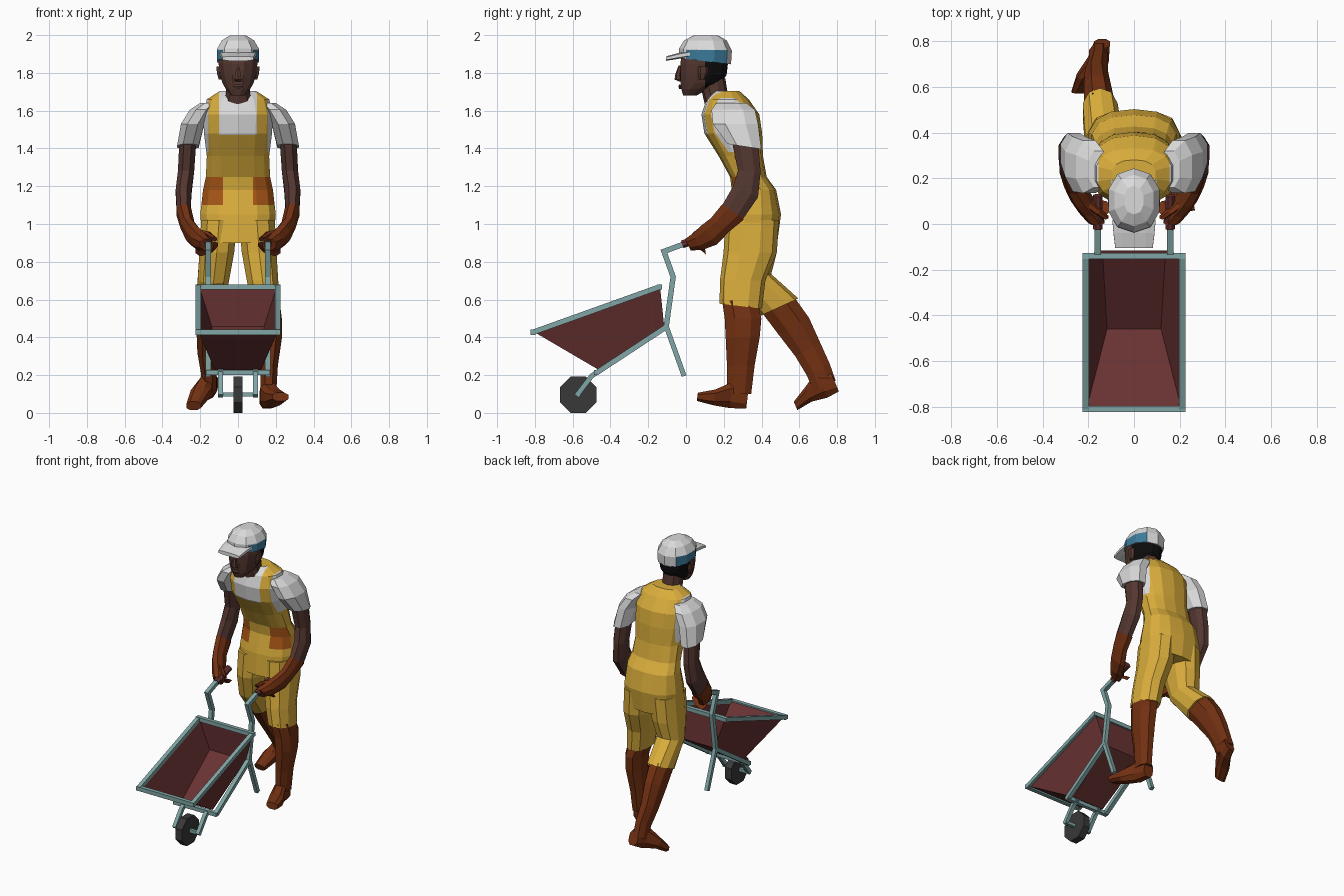
import bpy, bmesh, math
from mathutils import Vector


def mat(name, r, g, b):
    m = bpy.data.materials.new(name)
    m.diffuse_color = (r, g, b, 1)
    return m


YELLOW = mat("overall yellow", .70, .42, .045)
WHITE = mat("shirt white", .70, .70, .70)
LEATHER = mat("boot brown", .17, .030, .006)
SKIN = mat("skin", .090, .038, .030)
RED = mat("tray red", .14, .032, .032)
STEEL = mat("frame grey green", .22, .38, .38)
RUBBER = mat("rubber", .04, .04, .04)
BLUE = mat("cap blue", .045, .20, .33)
HAIR = mat("hair black", .004, .004, .004)
POCKET = mat("pocket orange", .38, .09, .008)


def finish(name, bm, mats, rule=None):
    bmesh.ops.recalc_face_normals(bm, faces=bm.faces)
    bm.normal_update()
    if rule:
        for f in bm.faces:
            f.material_index = rule(f.calc_center_median(), f.normal)
    me = bpy.data.meshes.new(name)
    bm.to_mesh(me)
    bm.free()
    for m in mats:
        me.materials.append(m)
    ob = bpy.data.objects.new(name, me)
    bpy.context.collection.objects.link(ob)
    return ob


def skin_rings(bm, rings):
    vs = [[bm.verts.new(p) for p in r] for r in rings]
    n = len(vs[0])
    for a, b in zip(vs, vs[1:]):
        for i in range(n):
            bm.faces.new((a[i], a[(i + 1) % n], b[(i + 1) % n], b[i]))
    bm.faces.new(vs[0])
    bm.faces.new(vs[-1][::-1])


def loft(name, rings, mats, n=8, pw=.9, side=1, cuts=(), rule=None):
    """Rings are (x, y, z, half width, half depth, pitch about x)."""
    bm = bmesh.new()
    k = 1 / math.cos(math.pi / n) ** pw
    out = []
    for x, y, z, a, b, p in rings:
        ring = []
        for i in range(n):
            t = 2 * math.pi * (i + .5) / n
            c, s = math.cos(t), math.sin(t)
            c = math.copysign(abs(c) ** pw, c) * a * k
            s = math.copysign(abs(s) ** pw, s) * b * k
            ring.append(Vector((side * (x + c), y + s * math.cos(p), z + s * math.sin(p))))
        out.append(ring)
    skin_rings(bm, out)
    for axis, d in cuts:
        no = Vector([float(i == axis) for i in range(3)])
        bmesh.ops.bisect_plane(bm, geom=bm.verts[:] + bm.edges[:] + bm.faces[:],
                               plane_co=no * d, plane_no=no)
    return finish(name, bm, mats, rule)


def tube(name, pts, r, m, n=4):
    bm = bmesh.new()
    pts = [Vector(p) for p in pts]
    rings = []
    for i, p in enumerate(pts):
        d0 = (p - pts[i - 1]).normalized() if i else (pts[1] - p).normalized()
        d1 = (pts[i + 1] - p).normalized() if i < len(pts) - 1 else d0
        t = (d0 + d1).normalized()
        u = Vector((0, 1, 0)) if abs(t.x) > .9 else Vector((1, 0, 0))
        v = t.cross(u).normalized()
        u = v.cross(t)
        mitre = 1 / max(t.dot(d0), .5)
        k = r / math.cos(math.pi / n)
        rings.append([p + u * math.cos(2 * math.pi * (j + .5) / n) * k
                      + v * math.sin(2 * math.pi * (j + .5) / n) * k * mitre for j in range(n)])
    skin_rings(bm, rings)
    return finish(name, bm, [m])


# ---- worker: torso with bib, shirt and pockets
def torso_rule(c, no):
    x = abs(c.x)
    if c.z > 1.38 and x > .155:
        return 1
    if 1.47 < c.z and x < .1 and no.y < 0 and c.y < .2:
        return 1
    if 1.1 < c.z < 1.25 and .08 < x and no.y < .15 and c.y < .34:
        return 2
    return 0


torso = [(.90, .205, .48, .185), (1.05, .215, .50, .20), (1.18, .245, .475, .185),
         (1.25, .235, .425, .17), (1.36, .175, .405, .165), (1.48, .10, .40, .18),
         (1.58, .085, .385, .185), (1.66, .11, .33, .165), (1.705, .15, .28, .095)]
loft("overalls_torso", [(0, (f + b) / 2, z, a, (b - f) / 2, 0) for z, f, b, a in torso],
     [YELLOW, WHITE, POCKET], n=14, pw=.82,
     cuts=[(0, s * d) for s in (-1, 1) for d in (.08, .1, .155)] + [(2, 1.1), (2, 1.25), (2, 1.38), (2, 1.47)],
     rule=torso_rule)

# ---- legs, boots: forward leg on +x, trailing leg on -x
loft("forward_trouser_leg", [(.10, .35, 1.02, .095, .135, 0), (.112, .34, .85, .092, .135, 0),
     (.13, .30, .70, .083, .115, 0), (.148, .29, .565, .076, .108, -.12)], [YELLOW], n=10)
loft("forward_boot", [(.15, .285, .59, .07, .095, -.1), (.17, .302, .50, .062, .097, 0),
     (.175, .30, .40, .058, .09, 0), (.165, .29, .25, .046, .073, 0),
     (.16, .282, .10, .042, .063, 0)], [LEATHER], n=8)
loft("forward_foot", [(.15, .325, .075, .036, .053, 1.45), (.16, .24, .095, .044, .07, 1.45),
     (.195, .15, .082, .052, .042, 1.45), (.225, .06, .085, .042, .022, 1.45)], [LEATHER], pw=.75)
loft("trailing_trouser_leg", [(.10, .35, 1.02, .095, .135, 0), (.112, .345, .85, .092, .13, 0),
     (.13, .355, .71, .083, .095, .25), (.148, .495, .56, .076, .105, .43)], [YELLOW], n=10, side=-1)
loft("trailing_boot", [(.15, .485, .575, .068, .095, .43), (.16, .57, .46, .06, .092, .5),
     (.165, .645, .335, .05, .075, .5), (.155, .70, .23, .042, .068, .5),
     (.155, .735, .14, .042, .065, .5)], [LEATHER], side=-1)
loft("trailing_foot", [(.14, .79, .16, .034, .05, 1.97), (.155, .72, .15, .044, .075, 1.97),
     (.20, .65, .10, .05, .043, 1.97), (.235, .58, .037, .038, .024, 1.97)], [LEATHER], pw=.75, side=-1)

# ---- arms, sleeves, gloves
for s, tag in ((1, "left"), (-1, "right")):
    loft(tag + "_sleeve", [(.155, .24, 1.64, .045, .08, 0), (.195, .25, 1.605, .06, .115, 0),
         (.24, .262, 1.53, .062, .12, 0), (.265, .31, 1.41, .057, .09, -.15)], [WHITE], side=s)
    loft(tag + "_arm", [(.265, .31, 1.45, .045, .07, 0), (.275, .335, 1.28, .043, .06, -.05),
         (.288, .315, 1.17, .042, .072, -.4), (.288, .245, 1.06, .036, .066, -.63)], [SKIN], side=s)
    loft(tag + "_glove", [(.287, .25, 1.065, .039, .07, -.63), (.268, .18, .995, .037, .06, -.65),
         (.235, .12, .94, .042, .065, -.85), (.195, .06, .905, .045, .05, -1.0),
         (.165, .01, .89, .035, .034, -1.1)], [LEATHER], side=s)
    loft(tag + "_thumb", [(.215, .10, .95, .025, .025, -.9), (.165, .06, .945, .018, .02, -.9),
         (.125, .03, .92, .013, .015, -.9)], [LEATHER], n=6, side=s)
    loft(tag + "_fingers", [(.20, .085, .865, .025, .04, -.9), (.155, .075, .865, .022, .035, -.7),
         (.12, .07, .89, .013, .03, -.5)], [LEATHER], n=6, side=s)

# ---- neck, head, face
loft("neck", [(0, .20, 1.60, .09, .095, -.2), (0, .155, 1.68, .064, .068, -.2),
     (0, .135, 1.77, .064, .07, 0)], [SKIN], n=10)
head = [(1.68, -.015, .055, .035), (1.715, -.025, .12, .065), (1.745, -.028, .185, .082),
        (1.79, -.03, .215, .095), (1.85, -.03, .222, .103), (1.91, -.02, .222, .103)]
loft("head", [(0, (f + b) / 2, z, a, (b - f) / 2, 0) for z, f, b, a in head], [SKIN, HAIR],
     n=12, pw=.9, cuts=[(1, .1)], rule=lambda c, no: int(c.y > .1 and c.z > 1.73))
loft("nose", [(0, -.03, 1.84, .009, .008, 0), (0, -.042, 1.79, .014, .014, 0),
     (0, -.042, 1.765, .02, .016, 0), (0, -.028, 1.755, .015, .008, 0)], [SKIN], n=6)
loft("mouth", [(0, -.022, 1.738, .018, .012, 0), (0, -.026, 1.728, .026, .013, 0),
     (0, -.022, 1.715, .016, .012, 0)], [SKIN], n=6)
for s, tag in ((1, "left"), (-1, "right")):
    loft(tag + "_ear", [(.09, .085, 1.765, .012, .014, 0), (.098, .09, 1.80, .014, .024, 0),
         (.10, .092, 1.835, .014, .024, 0)], [SKIN], n=6, side=s)

# ---- cap
loft("cap", [(0, .10, 1.862, .11, .133, -.12), (0, .103, 1.923, .112, .134, -.04),
     (0, .103, 1.972, .085, .108, 0), (0, .105, 1.999, .042, .06, 0)], [WHITE, BLUE],
     n=10, pw=.9, cuts=[(1, .0), (2, 1.92)],
     rule=lambda c, no: int(c.z < 1.92 and abs(c.x) > .06 and c.y > 0 and abs(no.z) < .7))
loft("cap_brim", [(0, .02, 1.90, .095, .016, 1.5), (0, -.04, 1.89, .09, .016, 1.5),
     (0, -.105, 1.876, .082, .012, 1.5)], [WHITE], pw=.6)

# ---- wheelbarrow tray
bm = bmesh.new()
top = [bm.verts.new(p) for p in ((-.207, -.80, .43), (.207, -.80, .43), (.207, -.14, .665), (-.207, -.14, .665))]
low = [bm.verts.new(p) for p in ((-.12, -.46, .23), (.12, -.46, .23), (.14, -.118, .455), (-.14, -.118, .455))]
for i in range(4):
    j = (i + 1) % 4
    bm.faces.new((top[i], top[j], low[j], low[i]))
bm.faces.new(low)
tray = finish("tray", bm, [RED])
sol = tray.modifiers.new("thickness", 'SOLIDIFY')
sol.thickness, sol.offset = .008, 0

# ---- tray rim
A, B = (-.81, .427), (-.14, .667)
for s, tag in ((1, "left"), (-1, "right")):
    tube(tag + "_rim", [(s * .211, *A), (s * .211, *B)], .014, STEEL)
tube("front_rim", [(-.225, *A), (.225, *A)], .014, STEEL)
tube("rear_rim", [(-.225, *B), (.225, *B)], .014, STEEL)

# ---- frame, handles, legs, fork
for s, tag in ((1, "left"), (-1, "right")):
    x = s * .158
    tube(tag + "_frame_handle", [(x, -.47, .215), (x, -.105, .455), (x, -.068, .72),
         (x, -.117, .855), (x, .02, .905)], .014, STEEL)
    tube(tag + "_stand", [(x, -.105, .46), (x, -.01, .195)], .013, STEEL)
    tube(tag + "_grip", [(x, -.02, .892), (x, .125, .94)], .021, RED, 8)
    tube(tag + "_fork", [(s * .092, -.46, .222), (s * .092, -.50, .195), (s * .092, -.58, .09)], .013, STEEL)
tube("frame_crossbar", [(-.17, -.475, .213), (.17, -.475, .213)], .013, STEEL)
tube("axle", [(-.105, -.57, .097), (.105, -.57, .097)], .011, STEEL)

# ---- wheel
tube("wheel", [(-.025, -.57, .096), (.025, -.57, .096)], .096, RUBBER, 8)
